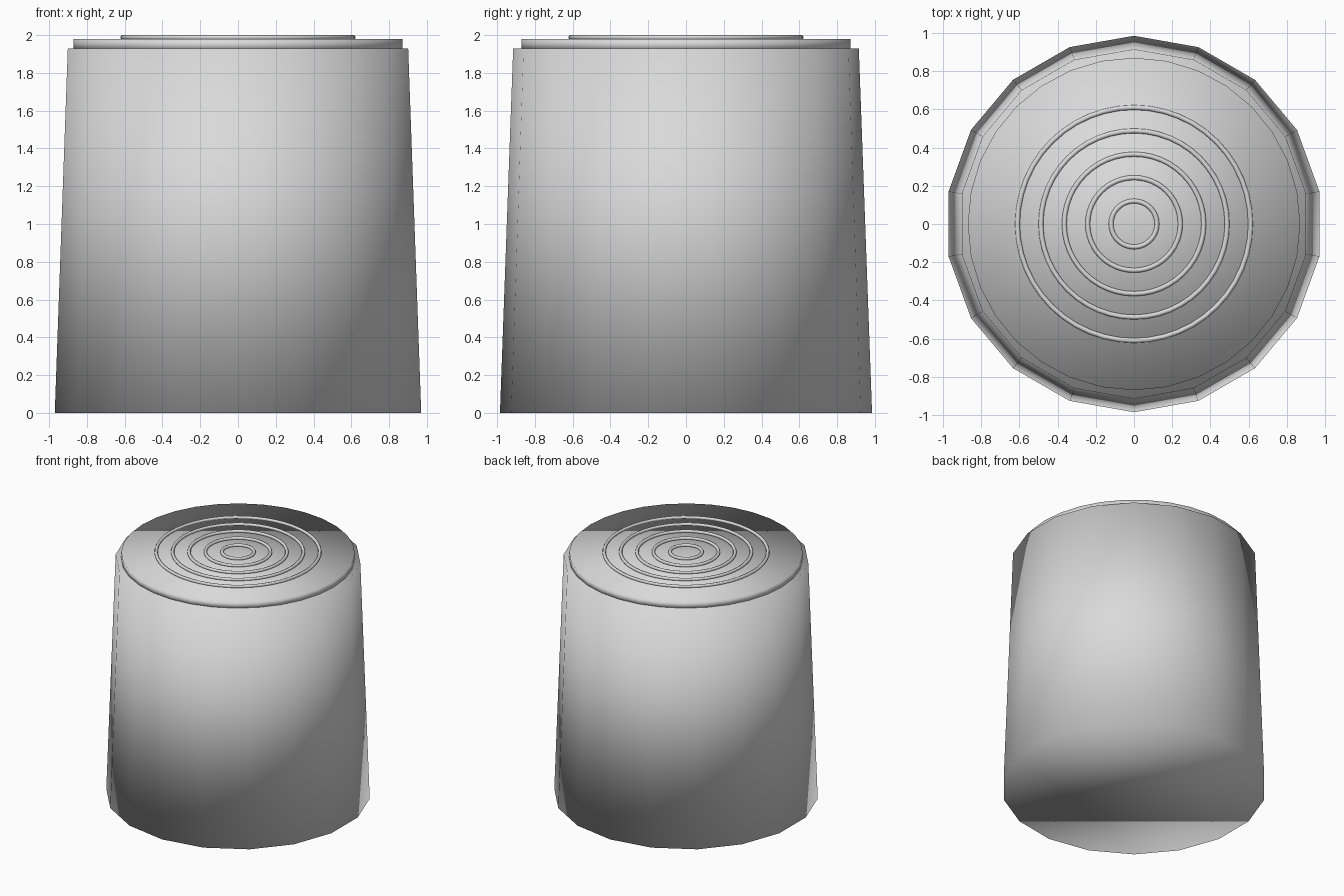
import bpy

cube = bpy.data.objects.get("Cube")
if cube:
    bpy.data.objects.remove(cube, do_unlink=True)

# One plain grey for everything
grey = bpy.data.materials.new("plain_grey")
grey.use_nodes = True
colour = (0.7, 0.7, 0.7, 1)
grey.diffuse_color = colour
grey.node_tree.nodes["Principled BSDF"].inputs["Base Color"].default_value = colour


def finish(name):
    obj = bpy.context.object
    obj.name = name
    obj.data.materials.append(grey)
    bpy.ops.object.shade_smooth()
    return obj


def drum(name, sides, r_low, r_high, z_low, z_high):
    bpy.ops.mesh.primitive_cone_add(
        vertices=sides, radius1=r_low, radius2=r_high, depth=z_high - z_low,
        end_fill_type='NGON', location=(0, 0, (z_low + z_high) / 2))
    return finish(name)


# Tapered body with few sides, and the thin raised disc on top
drum("body", 18, 0.985, 0.915, 0, 1.93)
drum("top_disc", 32, 0.87, 0.87, 1.92, 1.98)

# Concentric raised rings on the disc
for i in range(5):
    bpy.ops.mesh.primitive_torus_add(
        major_radius=0.12 + 0.1225 * i, minor_radius=0.0125,
        major_segments=48, minor_segments=8, location=(0, 0, 1.9875))
    finish(f"top_ring_{i + 1}")
